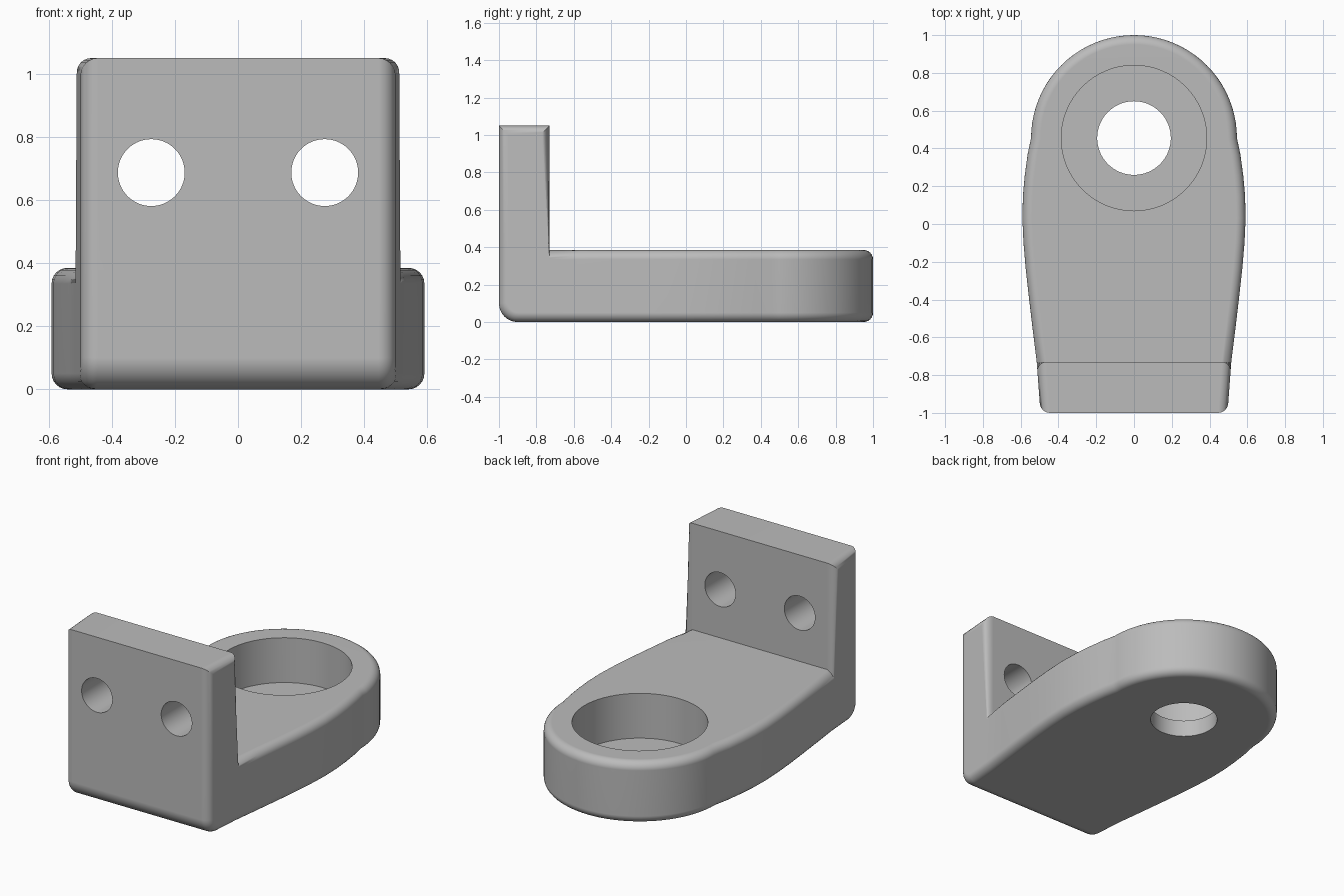
import bpy, bmesh, math
from mathutils import Vector

if "Cube" in bpy.data.objects:
    bpy.data.objects.remove(bpy.data.objects["Cube"], do_unlink=True)

BASE_TOP, PLATE_TOP, PLATE_BACK = 0.385, 1.05, -0.73
RING_Y, RING_R = 0.455, 0.545

grey = bpy.data.materials.new("plain grey")
grey.use_nodes = True
colour = (0.5, 0.5, 0.5, 1)
grey.diffuse_color = colour
grey.node_tree.nodes["Principled BSDF"].inputs["Base Color"].default_value = colour

# Plan outline: bulging flank, then a round end
flank = [(0.515, PLATE_BACK), (0.535, -0.57), (0.555, -0.4), (0.573, -0.24),
         (0.585, -0.1), (0.591, 0.03), (0.588, 0.15), (0.578, 0.26),
         (0.563, 0.37), (RING_R, RING_Y)]
arc = [(RING_R * math.cos(math.pi * i / 40), RING_Y + RING_R * math.sin(math.pi * i / 40))
       for i in range(1, 40)]
outline = flank + arc + [(-x, y) for x, y in reversed(flank)]

bm = bmesh.new()
ring = [bm.verts.new((x, y, 0)) for x, y in outline]
front = [bm.verts.new((x, -1, 0)) for x in (-0.495, 0.495)]
base_face = bm.faces.new(ring)
plate_face = bm.faces.new([ring[-1], front[0], front[1], ring[0]])


def raise_faces(faces, height):
    out = bmesh.ops.extrude_face_region(bm, geom=faces)["geom"]
    moved = [g for g in out if isinstance(g, bmesh.types.BMVert)]
    bmesh.ops.translate(bm, verts=moved, vec=(0, 0, height))
    return [g for g in out if isinstance(g, bmesh.types.BMFace)]


# Base slab, then the upright plate raised from its front strip
tops = raise_faces([base_face, plate_face], BASE_TOP)
strip = min(tops, key=lambda f: f.calc_center_median().y)
old = list(strip.edges)
raise_faces([strip], PLATE_TOP - BASE_TOP)
if strip.is_valid:
    bm.faces.remove(strip)
bmesh.ops.recalc_face_normals(bm, faces=bm.faces)
flat = [e for e in bm.edges if len(e.link_faces) == 2 and e.calc_face_angle() < 0.001]
bmesh.ops.dissolve_edges(bm, edges=flat, use_verts=False)


def fillet(edges, radius, steps):
    bmesh.ops.bevel(bm, geom=edges, offset=radius, offset_type='OFFSET', segments=steps,
                    profile=0.5, affect='EDGES', clamp_overlap=False)


# Large fillet along the front foot, smaller ones round the sides
foot = [e for e in bm.edges if all(v.co.y < -0.99 and v.co.z < 0.01 for v in e.verts)]
fillet(foot, 0.1, 8)


def is_rounded(e):
    a, b = (v.co for v in e.verts)
    crisp = min(a.z, b.z) > PLATE_TOP - 0.01 and abs(a.y - b.y) < 0.01
    return len(e.link_faces) == 2 and e.calc_face_angle_signed() > 1 and not crisp


fillet([e for e in bm.edges if is_rounded(e)], 0.05, 6)
bmesh.ops.recalc_face_normals(bm, faces=bm.faces)

mesh = bpy.data.meshes.new("mounting_bracket")
bm.to_mesh(mesh)
bm.free()
mesh.materials.append(grey)
bracket = bpy.data.objects.new("mounting_bracket", mesh)
bpy.context.collection.objects.link(bracket)


# Cylindrical bores
def bore(name, radius, centre, length, tilt=0):
    bpy.ops.mesh.primitive_cylinder_add(vertices=64, radius=radius, depth=length,
                                        location=centre, rotation=(tilt, 0, 0))
    cutter = bpy.context.object
    cutter.name = name
    cutter.hide_render = True
    cutter.data.materials.append(grey)
    mod = bracket.modifiers.new(name, 'BOOLEAN')
    mod.operation, mod.solver, mod.object = 'DIFFERENCE', 'EXACT', cutter
    return cutter


cutters = [bore("socket_bore", 0.385, (0, RING_Y, 0.105 + 0.5), 1),
           bore("through_bore", 0.195, (0, RING_Y, 0), 1)]
for side, x in (("left", 0.275), ("right", -0.275)):
    cutters.append(bore(side + "_screw_hole", 0.106, (x, -0.87, 0.687), 0.6, math.pi / 2))

bpy.ops.object.select_all(action='DESELECT')
bracket.select_set(True)
bpy.context.view_layer.objects.active = bracket
for mod in list(bracket.modifiers):
    bpy.ops.object.modifier_apply(modifier=mod.name)
for cutter in cutters:
    bpy.data.objects.remove(cutter, do_unlink=True)

# Smooth fillets with flat main faces
bpy.ops.object.shade_smooth_by_angle(angle=math.radians(35))
weighted = bracket.modifiers.new("even_shading", 'WEIGHTED_NORMAL')
weighted.keep_sharp = True
